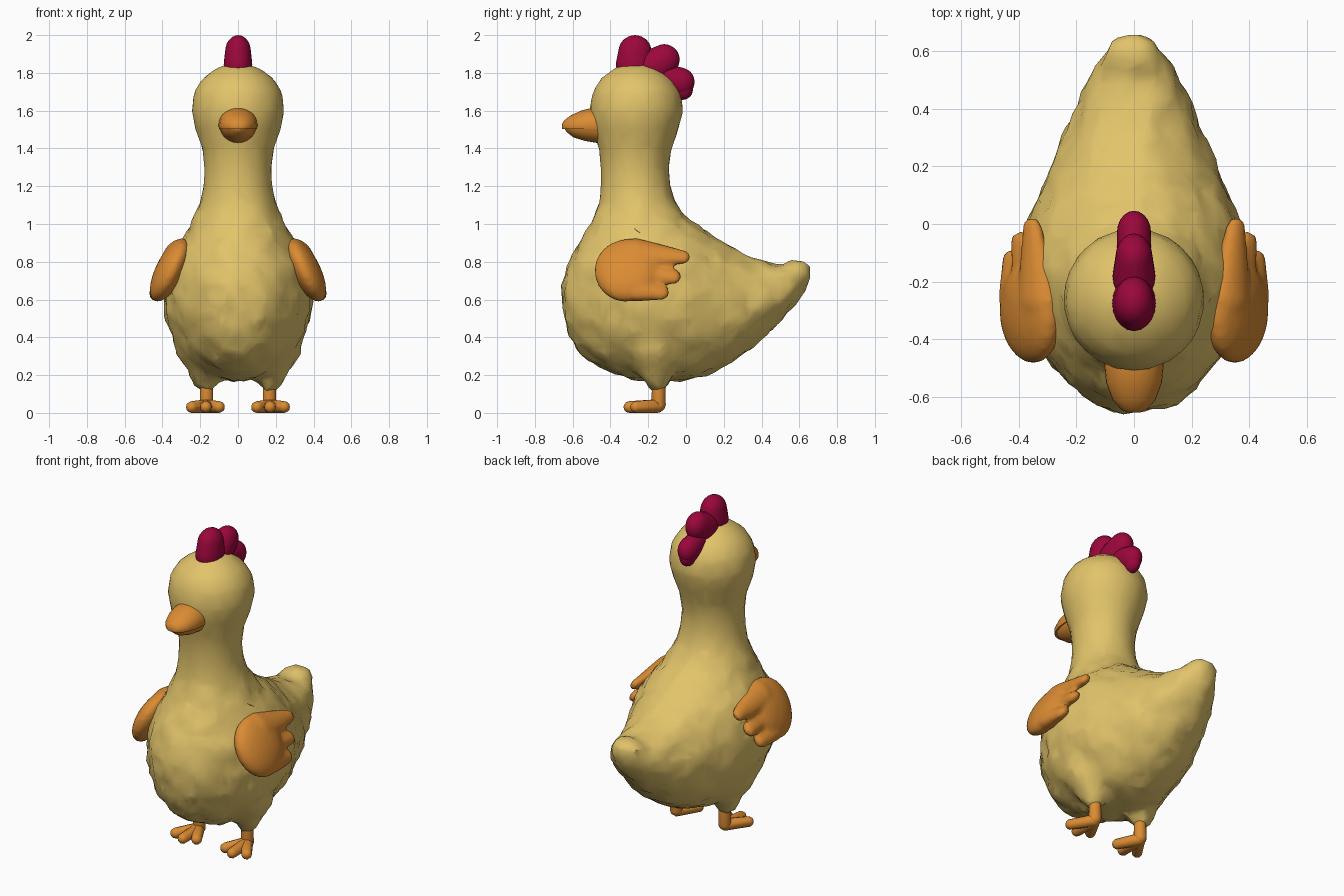
import bpy, bmesh, math
from mathutils import Vector, noise

cube = bpy.data.objects.get("Cube")
if cube:
    bpy.data.objects.remove(cube, do_unlink=True)


def material(name, rgb):
    m = bpy.data.materials.new(name)
    m.use_nodes = True
    m.diffuse_color = (*rgb, 1)
    m.node_tree.nodes["Principled BSDF"].inputs["Base Color"].default_value = (*rgb, 1)
    return m


TAN = material("warm tan", (0.76, 0.55, 0.145))
ORANGE = material("orange", (0.71, 0.26, 0.033))
RED = material("crimson", (0.33, 0.002, 0.045))


def loft(bm, stations, axis, sides=28):
    """Skin ellipses; each station is (position, low, high, half width)."""
    rings = []
    for pos, low, high, width in stations:
        ring = []
        for i in range(sides):
            a = math.tau * i / sides
            x = width * math.cos(a)
            v = (low + high) / 2 + (high - low) / 2 * math.sin(a)
            ring.append(bm.verts.new((x, pos, v) if axis == "y" else (x, v, pos)))
        rings.append(ring)
    for a, b in zip(rings, rings[1:]):
        for i in range(sides):
            j = (i + 1) % sides
            bm.faces.new((a[i], a[j], b[j], b[i]))
    bm.faces.new(rings[0])
    bm.faces.new(rings[-1])


def capsule(bm, p, q, r1, r2, squash=1.0, level=3):
    """Hull around two spheres, with the x radius squashed."""
    part = bmesh.new()
    ball = bmesh.new()
    bmesh.ops.create_icosphere(ball, subdivisions=level, radius=1)
    for c, r in ((p, r1), (q, r2)):
        for v in ball.verts:
            part.verts.new(Vector(c) + Vector((v.co.x * squash, v.co.y, v.co.z)) * r)
    ball.free()
    bmesh.ops.convex_hull(part, input=part.verts[:])
    bmesh.ops.delete(part, geom=[v for v in part.verts if not v.link_faces], context="VERTS")
    mesh = bpy.data.meshes.new("hull")
    part.to_mesh(mesh)
    part.free()
    bm.from_mesh(mesh)
    bpy.data.meshes.remove(mesh)


def finish(name, bm, mat, angle=40):
    bmesh.ops.recalc_face_normals(bm, faces=bm.faces[:])
    mesh = bpy.data.meshes.new(name)
    bm.to_mesh(mesh)
    bm.free()
    ob = bpy.data.objects.new(name, mesh)
    bpy.context.collection.objects.link(ob)
    mesh.materials.append(mat)
    smooth(ob, angle)
    return ob


def smooth(ob, angle):
    bpy.ops.object.select_all(action="DESELECT")
    ob.select_set(True)
    bpy.context.view_layer.objects.active = ob
    bpy.ops.object.shade_smooth_by_angle(angle=math.radians(angle))


def bake(ob):
    """Replace the mesh by its modified result."""
    graph = bpy.context.evaluated_depsgraph_get()
    ob.data = bpy.data.meshes.new_from_object(ob.evaluated_get(graph))
    ob.modifiers.clear()


def fuse(ob, voxel, rounds):
    """Merge overlapping volumes into one soft skin."""
    mod = ob.modifiers.new("fuse", "REMESH")
    mod.mode = "VOXEL"
    mod.voxel_size = voxel
    mod.use_smooth_shade = True
    soft = ob.modifiers.new("soften", "SMOOTH")
    soft.iterations = rounds
    soft.factor = 0.5
    bake(ob)


# Body: egg-shaped trunk with tail, neck and head, and two hips
bm = bmesh.new()
loft(bm, [(-0.655, 0.57, 0.67, 0.04), (-0.63, 0.43, 0.78, 0.14), (-0.56, 0.31, 0.92, 0.23),
          (-0.45, 0.235, 1.02, 0.315), (-0.3, 0.175, 1.07, 0.38), (-0.15, 0.165, 1.07, 0.398),
          (0, 0.17, 1.03, 0.373), (0.1, 0.195, 0.965, 0.335), (0.2, 0.24, 0.9, 0.293),
          (0.3, 0.305, 0.845, 0.25), (0.4, 0.385, 0.805, 0.21), (0.5, 0.485, 0.79, 0.163),
          (0.58, 0.58, 0.82, 0.115), (0.63, 0.64, 0.805, 0.08), (0.66, 0.69, 0.76, 0.035)], "y")
loft(bm, [(0.75, -0.58, 0.1, 0.3), (0.9, -0.55, 0.1, 0.3), (1.0, -0.505, 0.035, 0.25),
          (1.1, -0.465, -0.045, 0.203), (1.2, -0.45, -0.083, 0.183), (1.3, -0.45, -0.09, 0.178),
          (1.4, -0.462, -0.075, 0.19), (1.5, -0.493, -0.04, 0.226), (1.6, -0.513, -0.013, 0.248),
          (1.7, -0.495, -0.028, 0.234), (1.77, -0.455, -0.075, 0.19), (1.825, -0.38, -0.15, 0.115),
          (1.857, -0.295, -0.235, 0.03)], "z")
for s in (1, -1):
    capsule(bm, (s * 0.168, -0.15, 0.175), (s * 0.17, -0.17, 0.37), 0.062, 0.165)
body = finish("body", bm, TAN)
fuse(body, 0.025, 4)
# Lumpy plumage below the neck
for v in body.data.vertices:
    mask = min(1, max(0.08, (1.25 - v.co.z) * 4))
    v.co += v.normal * mask * 0.012 * (noise.noise(v.co * 11) + 0.6 * noise.noise(v.co * 23))
thin = body.modifiers.new("facet", "DECIMATE")
thin.ratio = 0.2
bake(body)
smooth(body, 35)

# Beak: one rounded wedge split along the mouth, the lower half a little smaller
for name, up in (("upper_beak", 1), ("lower_beak", -1)):
    bm = bmesh.new()
    loft(bm, [(-0.656, 1.5, 1.53, 0.02), (-0.645, 1.485, 1.548, 0.045),
              (-0.61, 1.458, 1.575, 0.075), (-0.55, 1.44, 1.602, 0.097),
              (-0.49, 1.43, 1.617, 0.103), (-0.42, 1.43, 1.617, 0.103)], "y")
    bmesh.ops.bisect_plane(bm, geom=bm.verts[:] + bm.edges[:] + bm.faces[:],
                           plane_co=(0, 0, 1.502), plane_no=(0, 0, -up), clear_outer=True)
    bmesh.ops.holes_fill(bm, edges=[e for e in bm.edges if e.is_boundary])
    if up < 0:
        bmesh.ops.scale(bm, vec=(0.95, 1, 1), verts=bm.verts[:])
        bmesh.ops.translate(bm, vec=(0, 0.015, 0), verts=bm.verts[:])
    finish(name, bm, ORANGE)

# Comb: three rounded lobes growing from a shared root
for name, p, q, r1, r2 in (
        ("front_comb_lobe", (0, -0.275, 1.845), (0, -0.27, 1.912), 0.097, 0.088),
        ("middle_comb_lobe", (0, -0.18, 1.83), (0, -0.115, 1.87), 0.095, 0.082),
        ("rear_comb_lobe", (0, -0.1, 1.77), (0, -0.03, 1.752), 0.075, 0.076),
        ("rear_comb_tip", (0, -0.03, 1.75), (0, -0.018, 1.712), 0.07, 0.055)):
    bm = bmesh.new()
    capsule(bm, p, q, r1, r2, squash=0.78)
    finish(name, bm, RED)

# Wings, legs and feet on both sides
for side, s in (("left", 1), ("right", -1)):
    bm = bmesh.new()
    capsule(bm, (0, -0.32, 0.752), (0, -0.3, 0.76), 0.165, 0.163, 0.5)
    for y1, z1, r1, y2, z2, r2 in ((-0.27, 0.843, 0.082, -0.013, 0.825, 0.036),
                                   (-0.26, 0.75, 0.06, -0.066, 0.722, 0.04),
                                   (-0.26, 0.665, 0.075, -0.128, 0.638, 0.04)):
        capsule(bm, (0, y1, z1), (0, y2, z2), r1, r2, 0.85)
    # Lean the wing outward towards its lower edge and toe its front in
    for v in bm.verts:
        v.co.x = s * (0.372 + v.co.x - (v.co.z - 0.755) * 0.4 + (v.co.y + 0.15) * 0.07)
    wing = finish(side + "_wing", bm, ORANGE)
    fuse(wing, 0.014, 3)
    smooth(wing, 50)

    bm = bmesh.new()
    capsule(bm, (s * 0.167, -0.145, 0.042), (s * 0.165, -0.145, 0.2), 0.038, 0.034, level=2)
    finish(side + "_leg", bm, ORANGE)

    bm = bmesh.new()
    for x, y in ((0.1, -0.265), (0.17, -0.3), (0.245, -0.265)):
        capsule(bm, (s * 0.167, -0.15, 0.036), (s * x, y, 0.031), 0.036, 0.031, level=2)
    finish(side + "_foot", bm, ORANGE)
